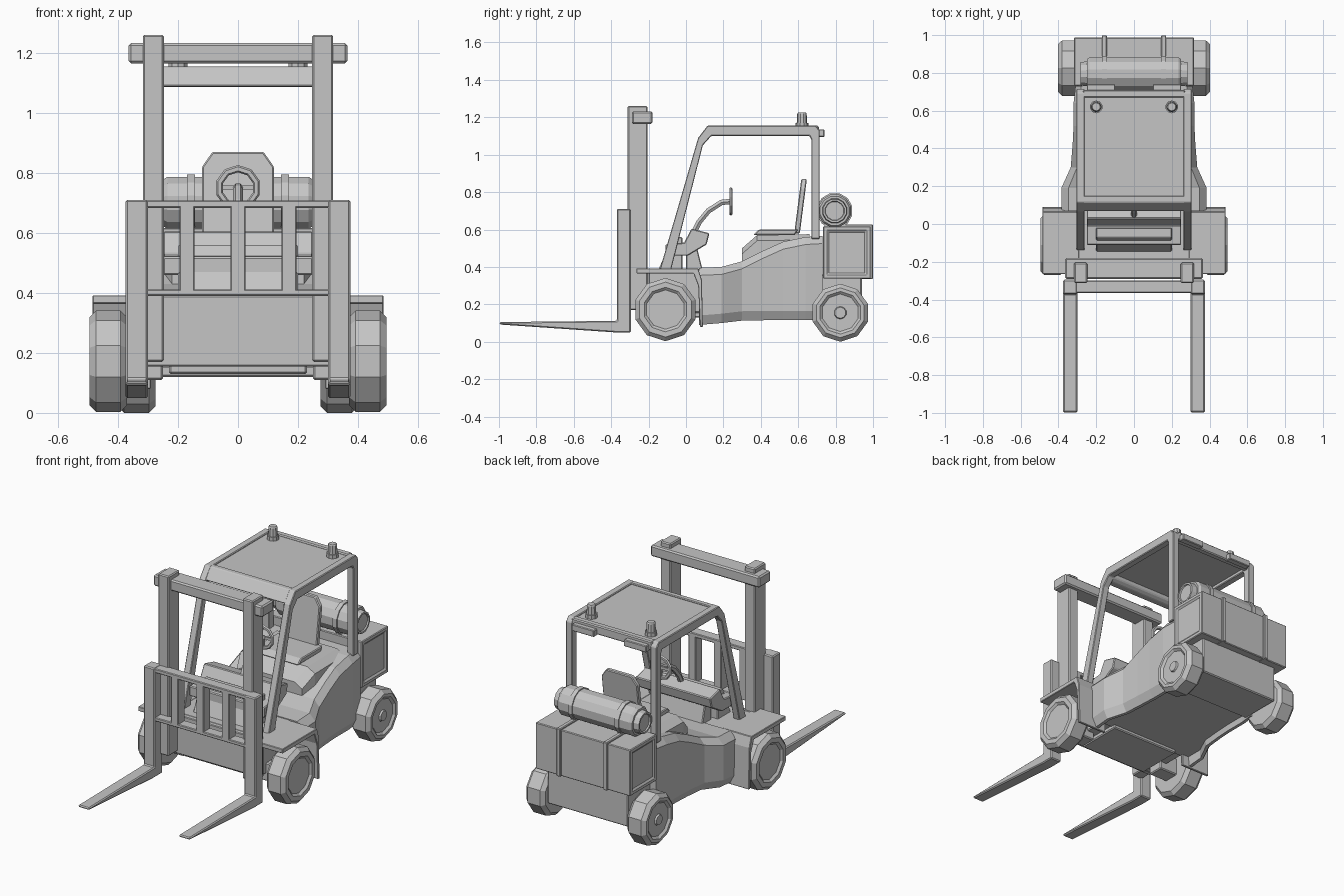
import bpy, bmesh, math
from mathutils import Matrix, Vector

if "Cube" in bpy.data.objects:
    bpy.data.objects.remove(bpy.data.objects["Cube"])

grey = bpy.data.materials.new("plain_grey")
grey.diffuse_color = (0.56, 0.56, 0.56, 1)
grey.use_nodes = True
grey.node_tree.nodes["Principled BSDF"].inputs["Base Color"].default_value = grey.diffuse_color


def finish(name, bm, bevel=0.0):
    bmesh.ops.recalc_face_normals(bm, faces=bm.faces)
    me = bpy.data.meshes.new(name)
    bm.to_mesh(me)
    bm.free()
    me.materials.append(grey)
    ob = bpy.data.objects.new(name, me)
    bpy.context.collection.objects.link(ob)
    if bevel:
        m = ob.modifiers.new("bevel", 'BEVEL')
        m.width, m.segments, m.limit_method = bevel, 1, 'ANGLE'
    return ob


def loft(name, rings, bevel=0.0, closed=False):
    """Skin a list of equal-length point rings; cap the ends unless closed."""
    bm = bmesh.new()
    vs = [[bm.verts.new(p) for p in r] for r in rings]
    n, k = len(vs), len(vs[0])
    for i in range(n if closed else n - 1):
        a, b = vs[i], vs[(i + 1) % n]
        for j in range(k):
            bm.faces.new((a[j], a[(j + 1) % k], b[(j + 1) % k], b[j]))
    if not closed:
        bm.faces.new(vs[0])
        bm.faces.new(vs[-1])
    return finish(name, bm, bevel)


def box(name, x, y, z, bevel=0.006):
    return loft(name, [[(a, y[0], z[0]), (a, y[1], z[0]), (a, y[1], z[1]), (a, y[0], z[1])]
                       for a in x], bevel)


def prism(name, x, yz, bevel=0.005):
    """Side outline (y, z) extruded between two x values."""
    return loft(name, [[(a, p, q) for p, q in yz] for a in x], bevel)


def turned(name, prof, centre, sides=12, axis='X', closed=False):
    """Profile of (distance along axis, radius) spun about the axis."""
    rings = []
    for d, r in prof:
        ring = []
        for i in range(sides):
            t = 2 * math.pi * (i + 0.5) / sides
            c, s = r * math.cos(t), r * math.sin(t)
            v = {'X': (d, c, s), 'Y': (c, d, s), 'Z': (c, s, d)}[axis]
            ring.append(Vector(centre) + Vector(v))
        rings.append(ring)
    return loft(name, rings, 0, closed)


def span(s, a, b):
    return sorted((s * a, s * b))


# Main body: flares towards the front fenders, rises towards the rear, skirts below
stations = [(0.07, .385, .09, .395), (0.19, .385, .10, .40), (0.30, .335, .113, .43),
            (0.42, .325, .115, .49), (0.52, .32, .115, .535), (0.64, .32, .115, .56),
            (0.73, .31, .115, .565)]
body = []
for y, w, b, t in stations:
    half = [(w - .05, .15), (w - .045, b), (w - .025, b), (w, b + .05), (w, t - .04), (w * .9, t)]
    body.append([(x, y, z) for x, z in half] + [(-x, y, z) for x, z in reversed(half)])
loft("body", body)
box("front_chassis", (-.30, .30), (-.20, .08), (.155, .39))
box("front_lower_lip", (-.23, .23), (-.19, .10), (.13, .16))
box("rear_chassis", (-.27, .27), (.68, .94), (.12, .36))

# Engine hood below the seat
loft("hood", [[(-w, y, .40), (w, y, .40), (w, y, t - .03), (w - .05, y, t),
               (-w + .05, y, t), (-w, y, t - .03)]
              for y, w, t in [(.30, .22, .50), (.38, .25, .57), (.66, .25, .575)]])

# Seat
prism("seat_cushion", (-.15, .15), [(.36, .57), (.58, .57), (.60, .60), (.39, .60)])
loft("seat_back", [[(x, y + (z - .59) / .27 * .035, z) for x, z in
                    [(-.12, .58), (.12, .58), (.12, .82), (.085, .87), (-.085, .87), (-.12, .82)]]
                   for y in (.58, .61)], .005)

# Dashboard and pedal cowl
prism("pedal_cowl", (-.20, .20), [(-.15, .38), (-.02, .38), (-.02, .56), (-.07, .56)])
prism("dashboard", (-.25, .25), [(-.11, .46), (.01, .46), (.11, .52), (.125, .58),
                                 (.03, .605), (-.01, .53), (-.11, .52)])
prism("dash_support", (-.17, .17), [(.0, .38), (.09, .38), (.06, .50), (.0, .50)])

# Steering column and wheel
col = [(.04, .58), (.07, .64), (.12, .70), (.19, .745), (.24, .75)]
rings = []
for i, (y, z) in enumerate(col):
    a, b = col[max(i - 1, 0)], col[min(i + 1, len(col) - 1)]
    t = Vector((0, b[0] - a[0], b[1] - a[1])).normalized()
    n = Vector((0, -t.z, t.y))
    rings.append([Vector((0, y, z)) + .017 * (Vector((math.cos(k * math.pi / 3), 0, 0))
                  + n * math.sin(k * math.pi / 3)) for k in range(6)])
loft("steering_column", rings)
turned("steering_wheel", [(-.008, .057), (-.008, .07), (0, .076), (.008, .07), (.008, .057), (0, .052)],
       (0, .24, .75), 10, 'Y', True)
box("steering_spoke", (-.058, .058), (.235, .245), (.742, .758), 0)
box("steering_lower_spoke", (-.008, .008), (.235, .245), (.695, .75), 0)

# Counterweight box, with inset side panels
bm = bmesh.new()
bmesh.ops.create_cube(bm, size=1, matrix=Matrix.Translation((0, .86, .477))
                      @ Matrix.Diagonal((.635, .255, .28, 1)))
panels = [f for f in bm.faces if abs(f.normal.x) > .9]
bmesh.ops.inset_individual(bm, faces=panels, thickness=.035, depth=0)
bmesh.ops.inset_individual(bm, faces=panels, thickness=.004, depth=-.008)
finish("counterweight", bm, .006)
for s in (-1, 1):
    # Straps over the counterweight and the gas tank
    x = span(s, .143, .17)
    box("counterweight_strap", x, (.80, .999), (.335, .627), .004)
    turned("tank_band", [(x[0], .088), (x[0], .097), (x[1], .097), (x[1], .088)],
           (0, .795, .70), 12, 'X', True)
    box("tank_cradle", x, (.74, .85), (.60, .64), 0)
turned("gas_tank", [(-.276, .05), (-.284, .053), (-.284, .064), (-.25, .068), (-.25, .08),
                    (-.235, .09), (.235, .09), (.25, .08), (.25, .068), (.284, .064),
                    (.284, .053), (.276, .05)], (0, .795, .70))

# Overhead guard: bent side hoops, cross members and roof panel
outer = [(-.14, .385), (.065, 1.09), (.115, 1.155), (.695, 1.155), (.715, 1.13), (.715, .55)]
inner = [(-.08, .385), (.09, 1.05), (.135, 1.10), (.66, 1.10), (.67, 1.08), (.67, .55)]
for s in (-1, 1):
    a, b = span(s, .262, .305)
    loft("guard_hoop", [[(a, *o), (b, *o), (b, *i), (a, *i)] for o, i in zip(outer, inner)], .004)
prism("roof_front_bar", (-.27, .27), [(.066, 1.088), (.115, 1.155), (.15, 1.155), (.135, 1.10), (.11, 1.085)])
box("roof_rear_bar", (-.27, .27), (.67, .71), (1.10, 1.155))
box("roof_panel", (-.27, .27), (.13, .69), (1.12, 1.147), 0)
for s in (-1, 1):
    box("rear_lamp", span(s, .10, .25), (.70, .74), (1.095, 1.135), .004)
    turned("beacon", [(1.145, .034), (1.17, .034), (1.17, .028), (1.22, .025), (1.226, .021)],
           (s * .20, .62, 0), 10, 'Z')


# Wheels: bevelled tyre, shallow rim and hub
def wheel(name, s, y, z, r, x0, x1, rim, hub):
    c = .022
    prof = [(x0, r * .6), (x0, r - c), (x0 + c, r), (x1 - c, r), (x1, r - c),
            (x1, rim + .014), (x1 - .012, rim)]
    if hub:
        prof += [(x1 - .012, .034), (x1 - .002, .03)]
    turned(name, [(s * d, q) for d, q in prof], (0, y, z), 10)


for s in (-1, 1):
    wheel("front_wheel", s, -.11, .172, .169, .37, .495, .105, False)
    wheel("rear_wheel", s, .825, .155, .155, .275, .402, .10, True)
    # Fender shelf with a flap behind the front wheel
    prism("front_fender", span(s, .29, .485),
          [(-.265, .365), (.04, .365), (.065, .30), (.075, .08), (.09, .08), (.085, .33),
           (.065, .392), (-.265, .392)], .003)
    box("axle_mount", span(s, .25, .38), (-.16, -.06), (.11, .22))
    # Mast posts
    box("mast_post", span(s, .247, .317), (-.312, -.205), (.17, 1.26))
    # Carriage upright and tapered fork in one outline
    prism("fork", span(s, .30, .375),
          [(-.295, .71), (-.37, .71), (-.37, .112), (-.997, .105), (-.997, .092),
           (-.38, .05), (-.295, .05)], .006)

# Mast crossbar and carriage guard
box("mast_crossbar", (-.365, .365), (-.29, -.18), (1.165, 1.232), .008)
box("carriage_top_rail", (-.31, .31), (-.365, -.30), (.683, .708), .004)
box("carriage_bottom_rail", (-.31, .31), (-.365, -.30), (.39, .412), .004)
box("carriage_plate", (-.31, .31), (-.225, -.195), (.155, .39), .004)
for x in (-.17, 0, .17):
    box("carriage_bar", (x - .025, x + .025), (-.365, -.30), (.40, .70), .004)
